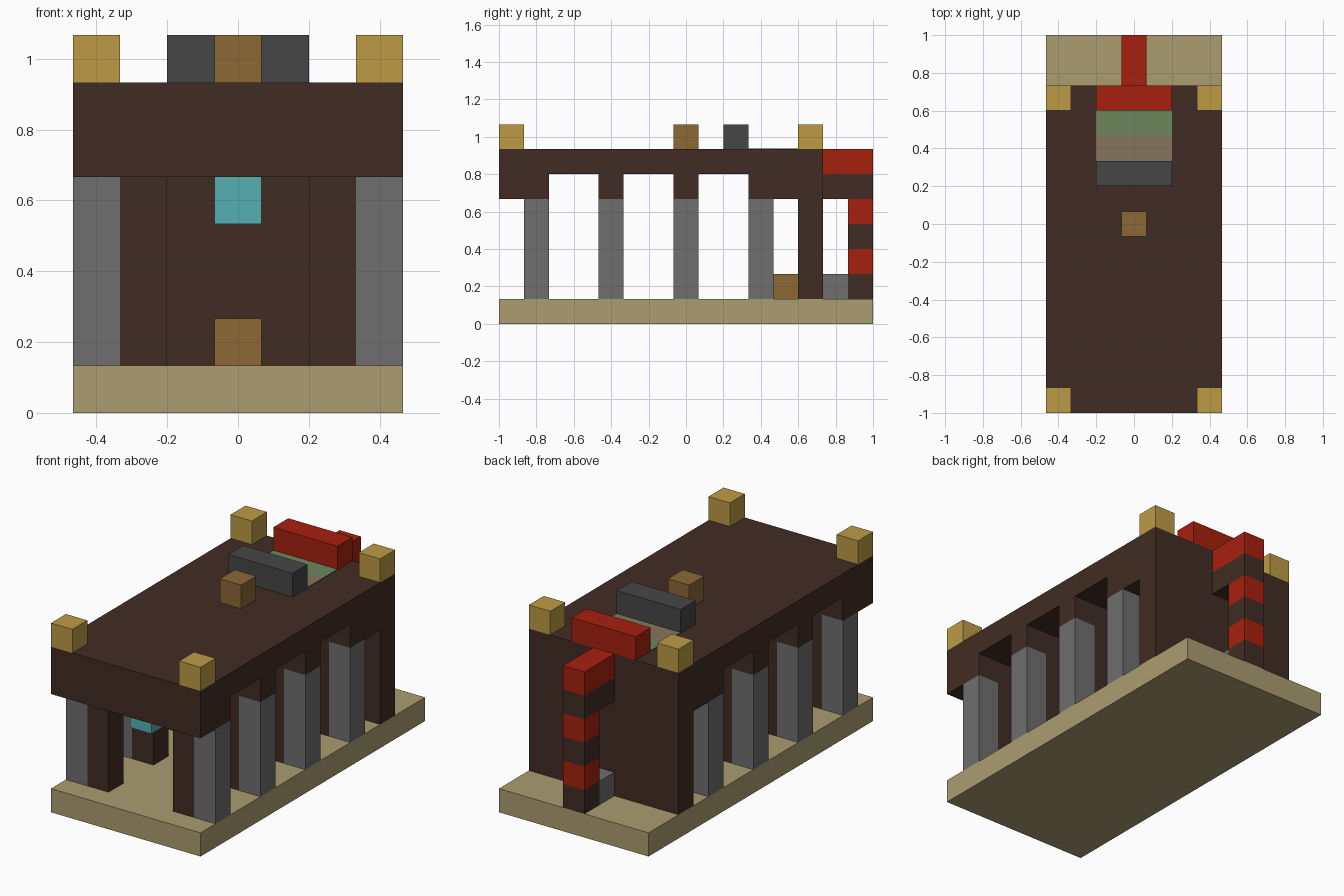
import bpy
import bmesh
from mathutils import Vector

if "Cube" in bpy.data.objects:
    bpy.data.objects.remove(bpy.data.objects["Cube"], do_unlink=True)

# The building sits on a block grid: 7 wide, 15 deep, 8 high
U = 2 / 15
WIDE, DEEP = 7, 15


def point(i, j, k):
    return Vector(((i - WIDE / 2) * U, (j - DEEP / 2) * U, k * U))


def material(name, rgb):
    linear = [((c / 255 + 0.055) / 1.055) ** 2.4 for c in rgb] + [1]
    mat = bpy.data.materials.new(name)
    mat.use_nodes = True
    mat.diffuse_color = linear
    bsdf = mat.node_tree.nodes["Principled BSDF"]
    bsdf.inputs["Base Color"].default_value = linear
    bsdf.inputs["Roughness"].default_value = 0.9
    return mat


sand = material("sandstone", (171, 157, 112))
brown = material("dark timber", (65, 44, 35))
gold = material("gold", (189, 155, 69))
charcoal = material("charcoal", (70, 70, 70))
stone = material("grey stone", (110, 110, 110))
red = material("red", (167, 32, 15))
teal = material("teal", (87, 175, 180))
wood = material("wood", (140, 104, 53))
green = material("moss green", (109, 134, 95))
tan = material("tan", (134, 117, 92))


def finish(name, bm, mat):
    bmesh.ops.recalc_face_normals(bm, faces=bm.faces)
    mesh = bpy.data.meshes.new(name)
    bm.to_mesh(mesh)
    bm.free()
    mesh.materials.append(mat)
    obj = bpy.data.objects.new(name, mesh)
    bpy.context.collection.objects.link(obj)
    return obj


def block(name, mat, corner, size=(1, 1, 1)):
    """Box with its low corner and size given in grid cells."""
    bm = bmesh.new()
    bmesh.ops.create_cube(bm, size=1)
    for v in bm.verts:
        v.co = point(*[c + (a + 0.5) * s for c, a, s in zip(corner, v.co, size)])
    return finish(name, bm, mat)


# Base slab
block("base", sand, (0, 0, 0), (WIDE, DEEP, 1))

# Roof, lintel, cross beams and back wall: one side profile swept across
profile = [(0, 7), (0, 5), (2, 5)]
for start in (2, 5, 8):
    profile += [(start, 6), (start + 2, 6), (start + 2, 5), (start + 3, 5)]
profile[-1] = (12, 5)
profile += [(12, 1), (13, 1), (13, 7)]
bm = bmesh.new()
side = bm.faces.new([bm.verts.new(point(0, j, k)) for j, k in profile])
swept = bmesh.ops.extrude_face_region(bm, geom=[side])["geom"]
bmesh.ops.translate(bm, vec=(WIDE * U, 0, 0),
                    verts=[g for g in swept if isinstance(g, bmesh.types.BMVert)])
finish("roof_and_back_wall", bm, brown)

# Paired columns: stone outside, timber inside
for row in (1, 4, 7, 10):
    for label, outer, inner in (("right", 0, 1), ("left", 6, 5)):
        block(f"{label}_stone_column_{row}", stone, (outer, row, 1), (1, 1, 4))
        block(f"{label}_timber_post_{row}", brown, (inner, row, 1), (1, 1, 4))

# Gold corner finials
for i in (0, 6):
    for j in (0, 12):
        block(f"corner_finial_{i}_{j}", gold, (i, j, 7))

# Blocks standing on the roof
block("roof_knob", wood, (3, 7, 7))
block("charcoal_ridge", charcoal, (2, 9, 7), (3, 1, 1))
block("red_ridge", red, (2, 12, 7), (3, 1, 1))

# Flat coloured panels on the roof
block("tan_panel", tan, (2, 10, 7), (3, 1, 0.03))
block("green_panel", green, (2, 11, 7), (3, 1, 0.03))

# Hanging lamp and crate inside the hall
block("hanging_lamp", teal, (3, 1, 4))
block("crate", wood, (3, 11, 1))

# Striped pole behind the back wall, its top two bands reaching the wall
for k in range(1, 7):
    start = 13 if k >= 5 else 14
    block(f"pole_band_{k}", brown if k % 2 else red, (3, start, k), (1, 15 - start, 1))
block("pole_footing", stone, (3, 13, 1))
